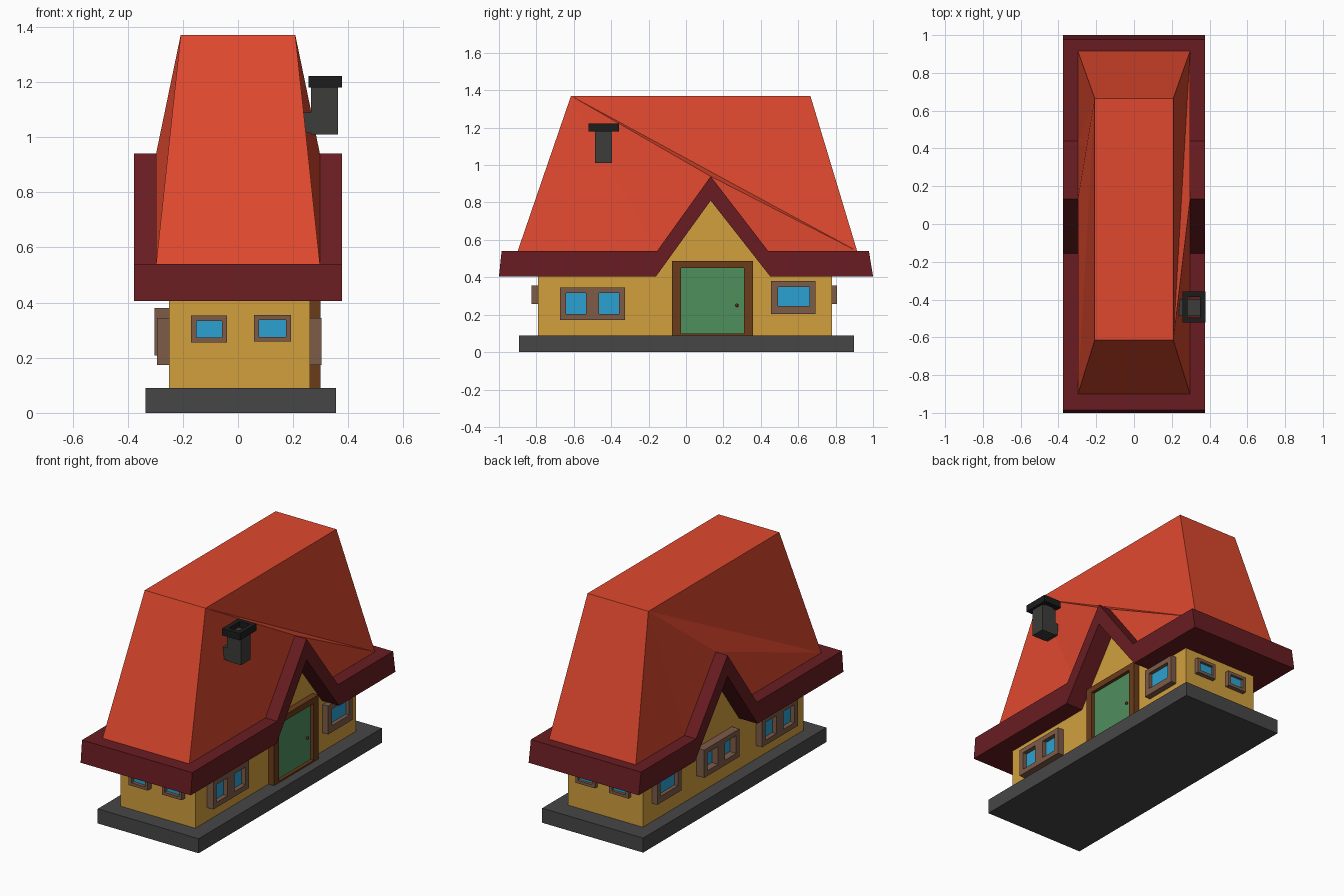
import bpy, bmesh

if "Cube" in bpy.data.objects:
    bpy.data.objects.remove(bpy.data.objects["Cube"])


def material(name, r, g, b):
    m = bpy.data.materials.new(name)
    m.diffuse_color = [(c / 255) ** 2.2 for c in (r, g, b)] + [1]
    m.use_nodes = True
    m.node_tree.nodes["Principled BSDF"].inputs["Base Color"].default_value = m.diffuse_color
    return m


RED = material("roof_red", 222, 74, 50)
TRIM = material("trim_maroon", 104, 34, 38)
WALL = material("wall_ochre", 208, 158, 64)
WOOD = material("window_wood", 124, 92, 74)
DARKWOOD = material("door_wood", 106, 62, 32)
GREEN = material("door_green", 80, 142, 94)
BLUE = material("glass_blue", 48, 160, 208)
STONE = material("base_grey", 72, 72, 72)
SOOT = material("chimney_grey", 62, 62, 60)
BLACK = material("cap_dark", 34, 34, 34)
KNOB = material("knob_red", 120, 48, 36)


def finish(name, bm, mat):
    bmesh.ops.recalc_face_normals(bm, faces=bm.faces)
    me = bpy.data.meshes.new(name)
    bm.to_mesh(me)
    bm.free()
    me.materials.append(mat)
    ob = bpy.data.objects.new(name, me)
    bpy.context.collection.objects.link(ob)
    return ob


def boxes(name, ranges, mat):
    """One object from boxes given as (x0, x1, y0, y1, z0, z1)."""
    bm = bmesh.new()
    for x0, x1, y0, y1, z0, z1 in ranges:
        for v in bmesh.ops.create_cube(bm, size=1)["verts"]:
            v.co = (x1 if v.co.x > 0 else x0, y1 if v.co.y > 0 else y0,
                    z1 if v.co.z > 0 else z0)
    return finish(name, bm, mat)


def extrude_x(name, profile, x0, x1, mat):
    """Side profile of (y, z) points extruded along x."""
    bm = bmesh.new()
    f = bm.faces.new([bm.verts.new((x0, y, z)) for y, z in profile])
    r = bmesh.ops.extrude_face_region(bm, geom=[f])
    for v in r["geom"]:
        if isinstance(v, bmesh.types.BMVert):
            v.co.x = x1
    return finish(name, bm, mat)


def framed(name, side, wall, depth, u, z, panes, pane_z, pane_depth,
           mat=WOOD, fill=BLUE, fill_name="glass"):
    """Frame with openings on an 'x' or 'y' wall; negative depth points outward to minus."""
    def rng(d, u0, u1, z0, z1):
        n = sorted((wall - d * 0.1, wall + d))
        return (*n, u0, u1, z0, z1) if side == "x" else (u0, u1, *n, z0, z1)
    bars = [rng(depth, *u, z[0], pane_z[0]), rng(depth, *u, pane_z[1], z[1])]
    edges = [u[0]] + [e for p in panes for e in p] + [u[1]]
    for a, b in zip(edges[::2], edges[1::2]):
        bars.append(rng(depth, a, b, *pane_z))
    boxes(name + "_frame", bars, mat)
    boxes(name + "_" + fill_name, [rng(pane_depth, *p, *pane_z) for p in panes], fill)


XL, XR, YF, YB = -0.251, 0.261, -0.79, 0.78

# Stone base and gabled walls
boxes("base", [(-0.335, 0.356, -0.893, 0.897, 0, 0.09)], STONE)
gable_in = [(-0.16, 0.405), (0.132, 0.81), (0.45, 0.405)]
gable_out = [(-0.155, 0.54), (0.132, 0.94), (0.44, 0.54)]
extrude_x("walls", [(YF, 0.09), (YF, 0.405), *gable_in, (YB, 0.405), (YB, 0.09)], XL, XR, WALL)

# Eave trim that rises over the gable
extrude_x("eave_trim", [(-1, 0.405), *gable_in, (1, 0.405), (0.978, 0.54),
                        *gable_out[::-1], (-0.986, 0.54)], -0.377, 0.377, TRIM)

# Hipped roof with flat top, lower edge following the gable
bm = bmesh.new()
low = [(-0.90, 0.54), *gable_out, (0.915, 0.54)]
lo, top = {}, {}
for s in (-1, 1):
    lo[s] = [bm.verts.new((s * 0.297, y, z)) for y, z in low]
    top[s] = [bm.verts.new((s * 0.208, y, 1.37)) for y in (-0.615, 0.665)]
    f, gl, apex, gr, b = lo[s]
    tf, tb = top[s]
    if s < 0:
        f, gl, gr, b, tf, tb = b, gr, gl, f, tb, tf
    for tri in ((tf, tb, b), (tf, b, apex), (apex, b, gr), (tf, apex, gl), (tf, gl, f)):
        bm.faces.new(tri)
bm.faces.new((top[-1][0], top[1][0], top[1][1], top[-1][1]))
for i, j in ((0, 0), (1, 4)):
    bm.faces.new((lo[-1][j], lo[1][j], top[1][i], top[-1][i]))
for i in range(4):
    bm.faces.new((lo[-1][i], lo[1][i], lo[1][i + 1], lo[-1][i + 1]))
finish("roof", bm, RED)

# Chimney with elbow into the roof and an open cap
boxes("chimney", [(0.265, 0.362, -0.487, -0.396, 1.01, 1.19),
                  (0.20, 0.27, -0.487, -0.396, 1.015, 1.09)], SOOT)
cx0, cx1, cy0, cy1, w = 0.256, 0.378, -0.522, -0.358, 0.028
boxes("chimney_cap", [(cx0, cx0 + w, cy0, cy1, 1.18, 1.222), (cx1 - w, cx1, cy0, cy1, 1.18, 1.222),
                      (cx0 + w, cx1 - w, cy0, cy0 + w, 1.18, 1.222),
                      (cx0 + w, cx1 - w, cy1 - w, cy1, 1.18, 1.222)], BLACK)

# Door on the right side
framed("door", "x", XR, 0.038, (-0.075, 0.358), (0.09, 0.487), [(-0.027, 0.31)],
       (0.10, 0.45), 0.018, DARKWOOD, GREEN, "panel")
bm = bmesh.new()
bmesh.ops.create_uvsphere(bm, u_segments=10, v_segments=6, radius=0.009)
bmesh.ops.translate(bm, verts=bm.verts, vec=(XR + 0.024, 0.272, 0.25))
finish("door_knob", bm, KNOB)

# Long-side windows: double near the front, single near the back
for tag, wall, s in (("right", XR, 1), ("left", XL, -1)):
    framed(tag + "_double_window", "x", wall, s * 0.042, (-0.674, -0.326), (0.173, 0.345),
           [(-0.642, -0.535), (-0.465, -0.358)], (0.205, 0.315), s * 0.015)
    framed(tag + "_single_window", "x", wall, s * 0.038, (0.455, 0.693), (0.205, 0.38),
           [(0.492, 0.66)], (0.246, 0.348), s * 0.015)

# Deep double window under the left gable
framed("left_gable_window", "x", XL, -0.052, (-0.09, 0.255), (0.208, 0.38),
       [(-0.058, 0.05), (0.118, 0.225)], (0.24, 0.35), -0.008)

# Small windows on both ends
for tag, wall, d in (("front", YF, -0.036), ("back", YB, 0.028)):
    framed(tag + "_window_a", "y", wall, d, (-0.171, -0.04), (0.256, 0.353),
           [(-0.15, -0.058)], (0.274, 0.334), d * 0.4)
    framed(tag + "_window_b", "y", wall, d, (0.058, 0.192), (0.258, 0.355),
           [(0.077, 0.174)], (0.276, 0.336), d * 0.4)
